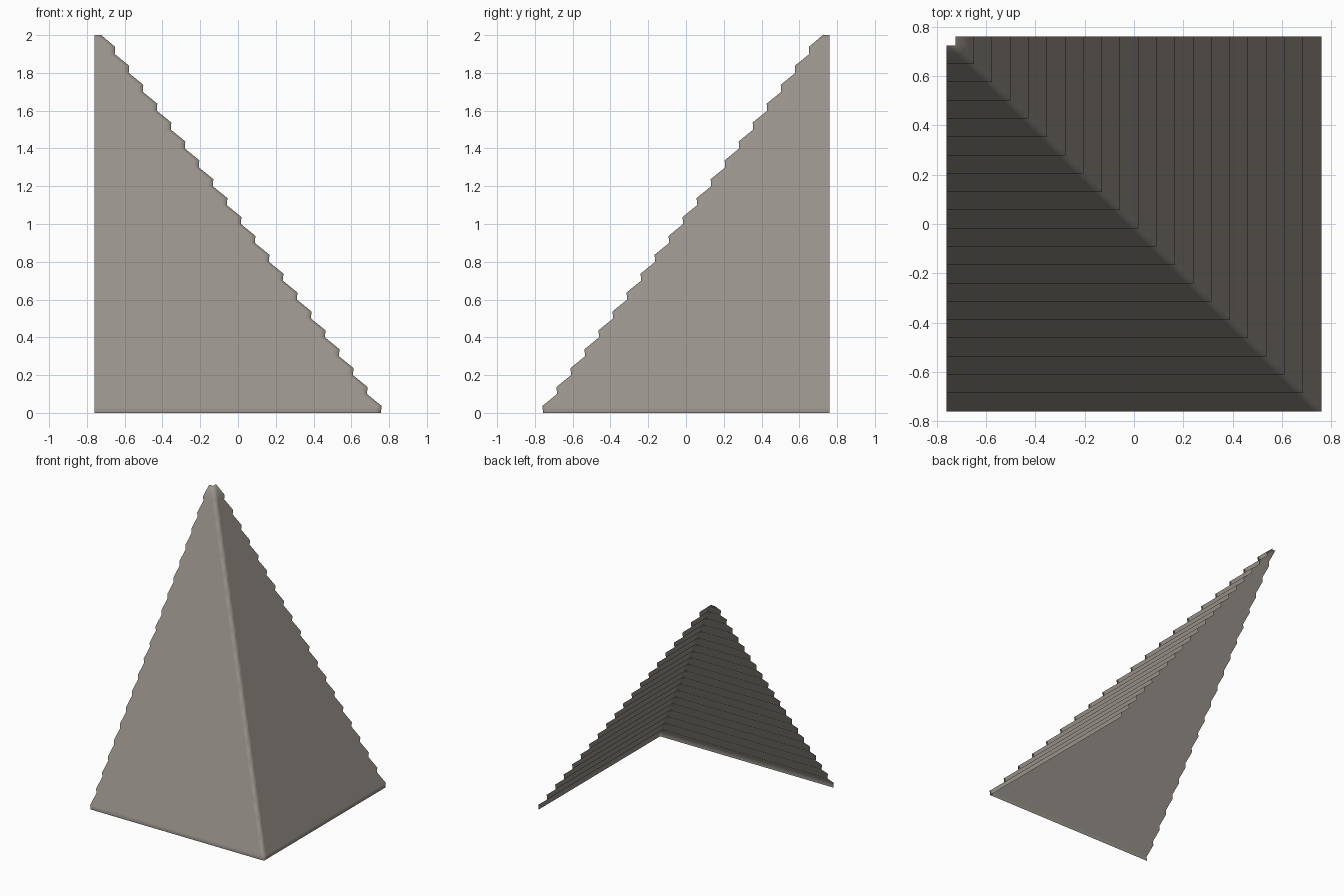
import bpy
import bmesh

if "Cube" in bpy.data.objects:
    bpy.data.objects.remove(bpy.data.objects["Cube"])

HALF = 0.76      # half width of the square base
COURSES = 20     # number of lapped tile courses
RISE = 0.1       # height of a course
RUN = 0.0742     # inward step per course
LIP = 0.037      # upright lip at the bottom of each course
LEAN = 0.003     # slight undercut below each lip
SUPPORT = 0.03   # loop distance that keeps the hip tight

# Stepped profile: distance of the sheet from the centre, and height
profile = []
for k in range(COURSES):
    c = HALF - k * RUN
    profile += [(c - LEAN, k * RISE), (c, k * RISE + LIP)]
profile.append((HALF - COURSES * RUN, COURSES * RISE))

# Open two-sided roof sheet: front slope and right slope meeting at a hip
bm = bmesh.new()
rows = []
for c, z in profile:
    path = [(-HALF, -c), (c - SUPPORT, -c), (c, -c), (c, -c + SUPPORT), (c, HALF)]
    rows.append([bm.verts.new((x, y, z)) for x, y in path])
for low, high in zip(rows, rows[1:]):
    for i in range(len(low) - 1):
        face = bm.faces.new((low[i], low[i + 1], high[i + 1], high[i]))
        face.smooth = True

mesh = bpy.data.meshes.new("roof_corner")
bm.to_mesh(mesh)
bm.free()

# Single warm grey tile colour
mat = bpy.data.materials.new("warm grey tile")
mat.diffuse_color = (0.31, 0.285, 0.25, 1.0)
mat.use_nodes = True
mat.node_tree.nodes["Principled BSDF"].inputs["Base Color"].default_value = mat.diffuse_color
mesh.materials.append(mat)

roof = bpy.data.objects.new("roof_corner", mesh)
bpy.context.collection.objects.link(roof)
